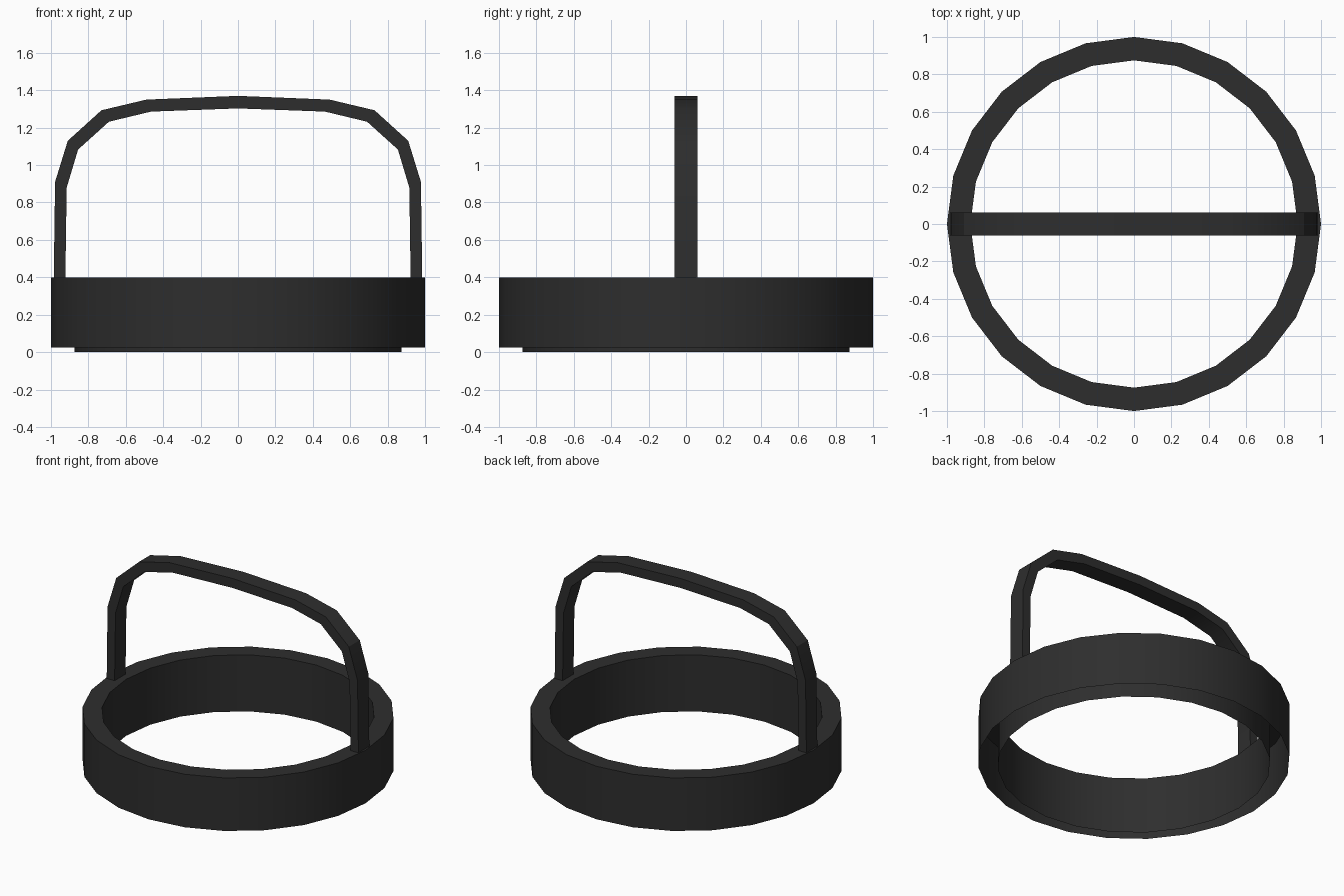
import bpy, bmesh, math

cube = bpy.data.objects.get("Cube")
if cube:
    bpy.data.objects.remove(cube)

# Single dark finish
black = bpy.data.materials.new("charcoal_black")
black.use_nodes = True
colour = (0.027, 0.027, 0.027, 1)
black.diffuse_color = colour
black.node_tree.nodes["Principled BSDF"].inputs["Base Color"].default_value = colour


def skin(bm, rows, closed_rows):
    """Join matching rows of vertices with quads."""
    for a, b in zip(rows, rows[1:]):
        n = len(a)
        for i in range(n if closed_rows else n - 1):
            j = (i + 1) % n
            bm.faces.new((a[i], a[j], b[j], b[i]))


def finish(bm, name):
    mesh = bpy.data.meshes.new(name)
    bm.to_mesh(mesh)
    bm.free()
    obj = bpy.data.objects.new(name, mesh)
    bpy.context.collection.objects.link(obj)
    mesh.materials.append(black)
    bpy.ops.object.select_all(action="DESELECT")
    obj.select_set(True)
    bpy.context.view_layer.objects.active = obj
    bpy.ops.object.shade_smooth_by_angle(angle=math.radians(30))
    return obj


# Ring: hollow shell, open underneath, inner wall slightly longer
SIDES = 24
profile = [(1, 0.025), (1, 0.4), (0.875, 0.4), (0.875, 0)]
bm = bmesh.new()
rows = []
for radius, z in profile:
    angles = [math.tau * i / SIDES for i in range(SIDES)]
    rows.append([bm.verts.new((radius * math.cos(a), radius * math.sin(a), z)) for a in angles])
skin(bm, rows, True)
finish(bm, "ring")

# Handle: flat strap arched over the ring, mirrored across x
half = [  # outer x, outer z, inner x, inner z
    (0.985, 0.4, 0.923, 0.4),
    (0.978, 0.91, 0.916, 0.88),
    (0.91, 1.13, 0.855, 1.083),
    (0.73, 1.293, 0.69, 1.232),
    (0.49, 1.35, 0.465, 1.286),
]
left = [(-ox, oz, -ix, iz) for ox, oz, ix, iz in reversed(half)]
stations = half + [(0, 1.37, 0, 1.303)] + left
W = 0.061
bm = bmesh.new()
rows = []
for ox, oz, ix, iz in stations:
    corners = [(ox, -W, oz), (ox, W, oz), (ix, W, iz), (ix, -W, iz)]
    rows.append([bm.verts.new(c) for c in corners])
skin(bm, rows, True)
for end in (rows[0], rows[-1]):
    bm.faces.new(end)
bmesh.ops.recalc_face_normals(bm, faces=bm.faces)
finish(bm, "handle")
